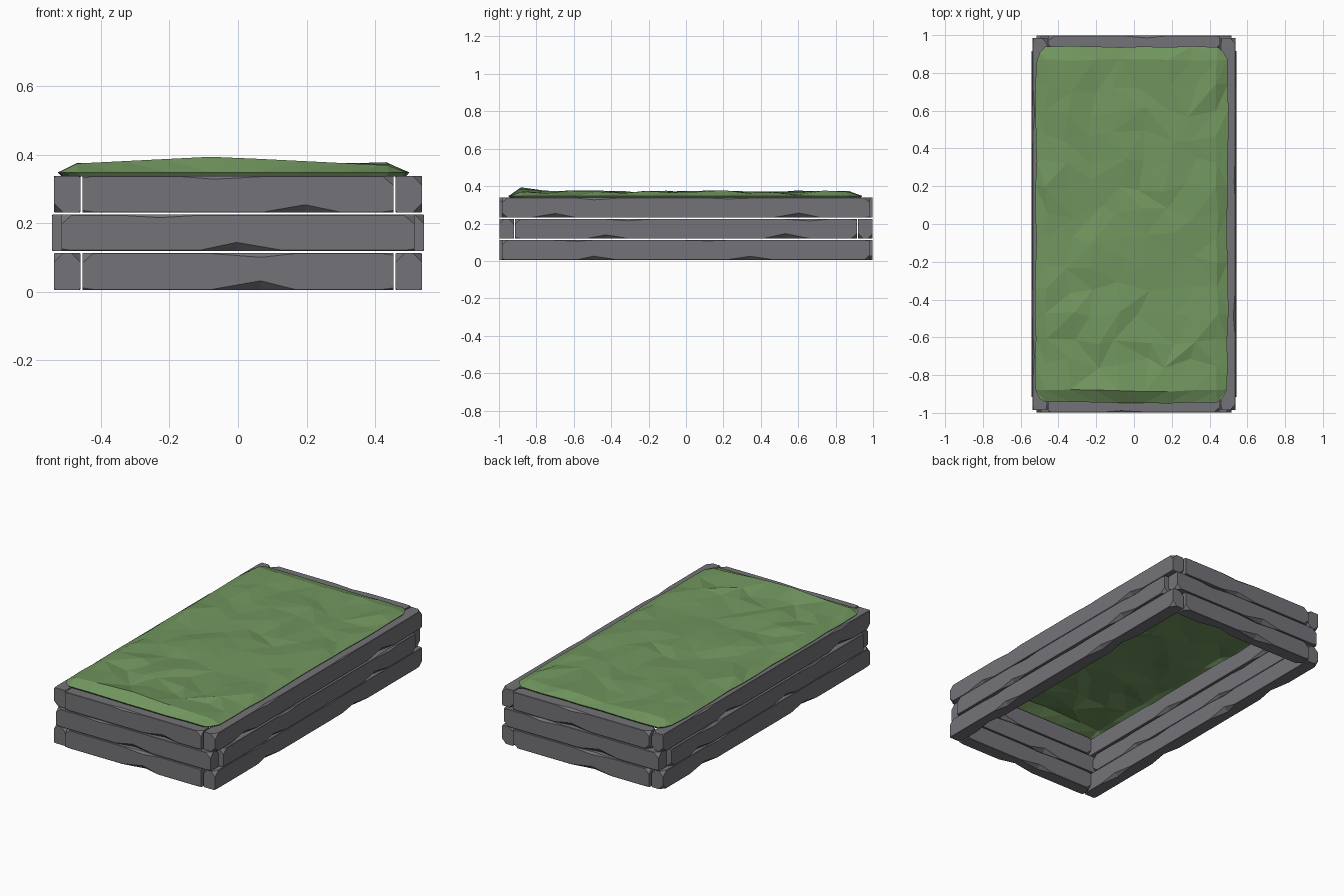
import bpy, bmesh, random

if "Cube" in bpy.data.objects:
    bpy.data.objects.remove(bpy.data.objects["Cube"])
random.seed(11)


def material(name, rgb):
    m = bpy.data.materials.new(name)
    m.diffuse_color = (*rgb, 1)
    m.use_nodes = True
    m.node_tree.nodes["Principled BSDF"].inputs["Base Color"].default_value = m.diffuse_color
    return m


grey = material("weathered grey", (0.175, 0.172, 0.188))
green = material("leaf green", (0.165, 0.305, 0.112))


def finish(bm, name, mat):
    bmesh.ops.recalc_face_normals(bm, faces=bm.faces)
    me = bpy.data.meshes.new(name)
    bm.to_mesh(me)
    bm.free()
    me.materials.append(mat)
    ob = bpy.data.objects.new(name, me)
    bpy.context.collection.objects.link(ob)
    return ob


# Plank: chamfered rectangle lofted along its length, with chips on its edges
def plank(name, axis, half_len, v0, v1, z0, z1):
    mid, hw = (v0 + v1) / 2, abs(v1 - v0) / 2
    zc, hh = (z0 + z1) / 2, (z1 - z0) / 2
    corners = [(-1, -1), (1, -1), (1, 1), (-1, 1)]
    n = max(7, round(half_len * 2 / 0.125))
    us = [-half_len, -half_len + 0.03]
    us += [-half_len + 0.03 + (2 * half_len - 0.06) * i / n + random.uniform(-.02, .02)
           for i in range(1, n)]
    us += [half_len - 0.03, half_len]
    cut = [[0.002] * 4 for _ in us]
    for k in range(4):
        for end in (0, -1):
            cut[end][k] = random.choice((0.006, 0.028))
        low = corners[k][1] < 0
        chips = 2 if half_len > 0.7 else 1
        span = (len(us) - 4) // chips
        for c in range(chips):
            i = 2 + c * span + random.randrange(1, max(2, span - 1))
            cut[i][k] = random.uniform(0.02, 0.028) if low else random.uniform(0.006, 0.014)
    bm = bmesh.new()
    rings = []
    for u, cs in zip(us, cut):
        ring = []
        for k, (sx, sz) in enumerate(corners):
            c = cs[k]
            pts = [(sx * hw, sz * (hh - c)), (sx * (hw - c), sz * hh)]
            if sx == sz:
                pts.reverse()
            # keep the outline running the same way round
            pts.sort(key=lambda p: {0: p[0] - p[1], 1: p[0] * -1 + p[1] * 1,
                                    2: p[1] - p[0], 3: -p[0] * -1 - p[1]}[k])
            if k == 0:
                pts = [(-hw, -hh + c), (-hw + c, -hh)]
            elif k == 1:
                pts = [(hw - c, -hh), (hw, -hh + c)]
            elif k == 2:
                pts = [(hw, hh - c), (hw - c, hh)]
            else:
                pts = [(-hw + c, hh), (-hw, hh - c)]
            for a, b in pts:
                v = mid + a
                ring.append(bm.verts.new((u, v, zc + b) if axis == 'x' else (v, u, zc + b)))
        rings.append(ring)
    for r, s in zip(rings, rings[1:]):
        for j in range(8):
            q = [r[j], r[(j + 1) % 8], s[(j + 1) % 8], s[j]]
            bm.faces.new(q)
    bm.faces.new(rings[0])
    bm.faces.new(rings[-1])
    bmesh.ops.triangulate(bm, faces=[f for f in bm.faces if len(f.verts) == 4])
    return finish(bm, name, grey)


# Three courses; the middle one has the opposite corner overlap
layers = [("bottom", 0.005, 0.113), ("middle", 0.119, 0.225), ("top", 0.231, 0.338)]
for name, z0, z1 in layers:
    middle = name == "middle"
    side_len, end_len = (0.915, 0.515) if middle else (0.985, 0.453)
    outer = 0.543 if middle else 0.537
    for s, tag in ((-1, "left"), (1, "right")):
        plank(f"{name}_{tag}_plank", 'y', side_len, s * (outer - 0.078), s * outer, z0, z1)
    for s, tag in ((-1, "front"), (1, "back")):
        plank(f"{name}_{tag}_plank", 'x', end_len, s * 0.92, s * 0.998, z0, z1)

# Plant bed: uneven faceted sheet with a sloping border and tucked-in rim
xs = [-0.52, -0.465] + [-0.465 + 0.905 * i / 7 for i in range(1, 7)] + [0.44, 0.495]
ys = [-0.945, -0.88] + [-0.88 + 1.75 * i / 13 for i in range(1, 13)] + [0.87, 0.938]
bm = bmesh.new()
grid = []
for i, x in enumerate(xs):
    col = []
    for j, y in enumerate(ys):
        ex, ey = i in (0, len(xs) - 1), j in (0, len(ys) - 1)
        if ex or ey:
            z = 0.348
            px, py = x + random.uniform(-.006, .006), y + random.uniform(-.005, .005)
            if ex and ey:
                px, py = px * 0.95, py * 0.975
        else:
            near = i in (1, len(xs) - 2) or j in (1, len(ys) - 2)
            jit = 0.008 if near else 0.04
            px, py = x + random.uniform(-jit, jit), y + random.uniform(-jit, jit)
            z = 0.366 + random.uniform(-.011, .012)
            if j == 1:
                z = 0.394 - 0.05 * abs(px + 0.07)
        col.append(bm.verts.new((px, py, z)))
    grid.append(col)
for i in range(len(xs) - 1):
    for j in range(len(ys) - 1):
        a, b, c, d = grid[i][j], grid[i + 1][j], grid[i + 1][j + 1], grid[i][j + 1]
        if random.random() < 0.5:
            bm.faces.new((a, b, c))
            bm.faces.new((a, c, d))
        else:
            bm.faces.new((a, b, d))
            bm.faces.new((b, c, d))
border = [e for e in bm.edges if e.is_boundary]
rim = bmesh.ops.extrude_edge_only(bm, edges=border)["geom"]
for v in rim:
    if isinstance(v, bmesh.types.BMVert):
        v.co.x *= 0.98
        v.co.y *= 0.99
        v.co.z = 0.336
finish(bm, "plant_bed", green)
